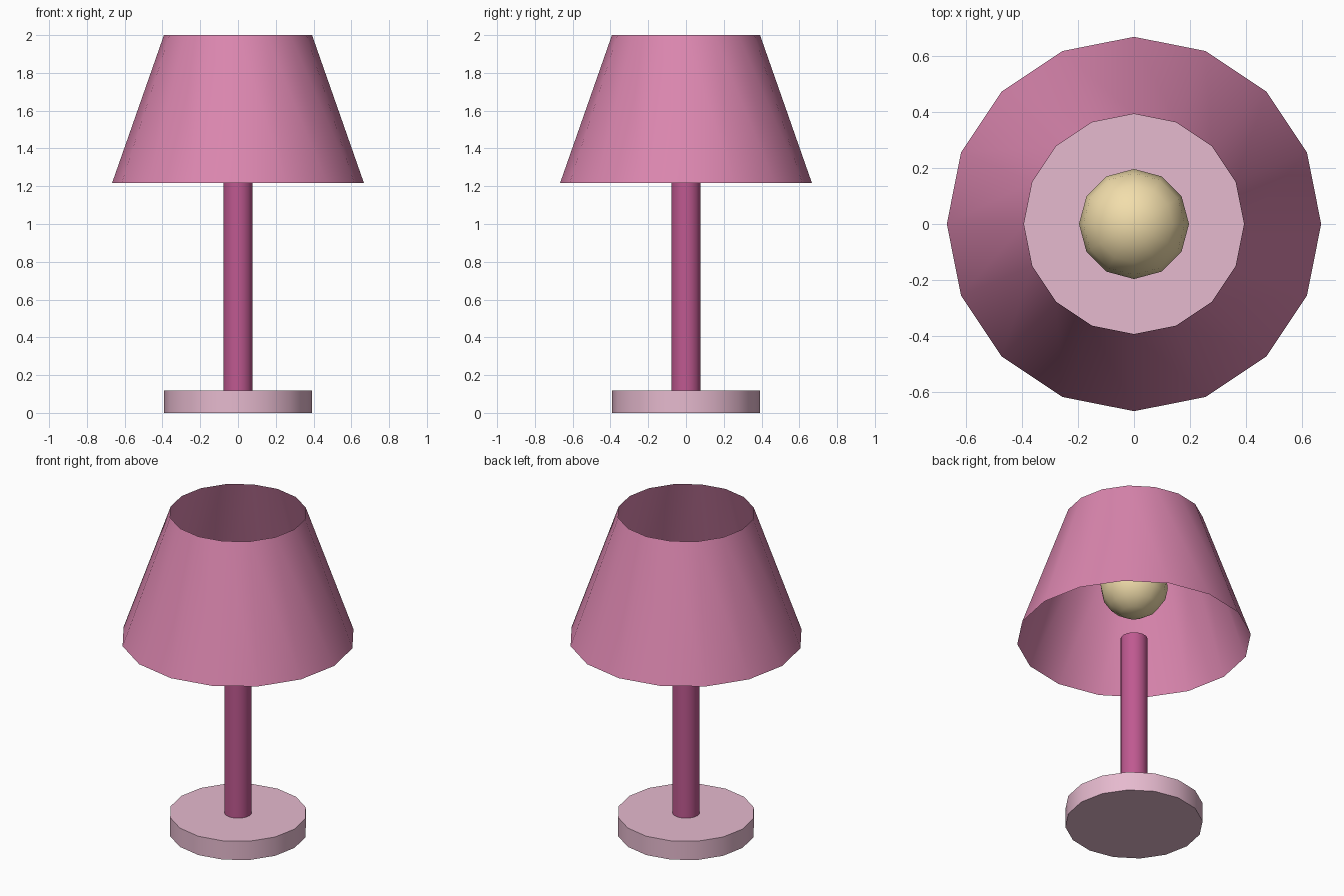
import bpy, math

if "Cube" in bpy.data.objects:
    bpy.data.objects.remove(bpy.data.objects["Cube"])


def finish(name, color):
    """Name, colour and smooth the active object, keeping hard rims."""
    ob = bpy.context.object
    ob.name = ob.data.name = name
    mat = bpy.data.materials.new(name + "_colour")
    mat.diffuse_color = (*color, 1)
    mat.use_nodes = True
    mat.node_tree.nodes["Principled BSDF"].inputs["Base Color"].default_value = mat.diffuse_color
    ob.data.materials.append(mat)
    bpy.ops.object.shade_smooth_by_angle(angle=math.radians(40))
    return ob


def tube(name, r_low, r_high, z0, z1, color, fill='NGON'):
    """16-sided upright cylinder or cone section between two heights."""
    bpy.ops.mesh.primitive_cone_add(
        vertices=16, radius1=r_low, radius2=r_high, depth=z1 - z0,
        end_fill_type=fill, location=(0, 0, (z0 + z1) / 2))
    return finish(name, color)


# Base disc and pole
tube("base", 0.392, 0.392, 0, 0.118, (0.79, 0.49, 0.62))
tube("pole", 0.078, 0.078, 0.118, 1.216, (0.52, 0.10, 0.28))

# Open, single-walled shade
tube("shade", 0.667, 0.392, 1.216, 2.0, (0.71, 0.24, 0.43), 'NOTHING')

# Bulb floating inside the shade
bpy.ops.mesh.primitive_uv_sphere_add(
    segments=12, ring_count=8, radius=0.196, location=(0, 0, 1.569))
finish("bulb", (0.89, 0.73, 0.41))
